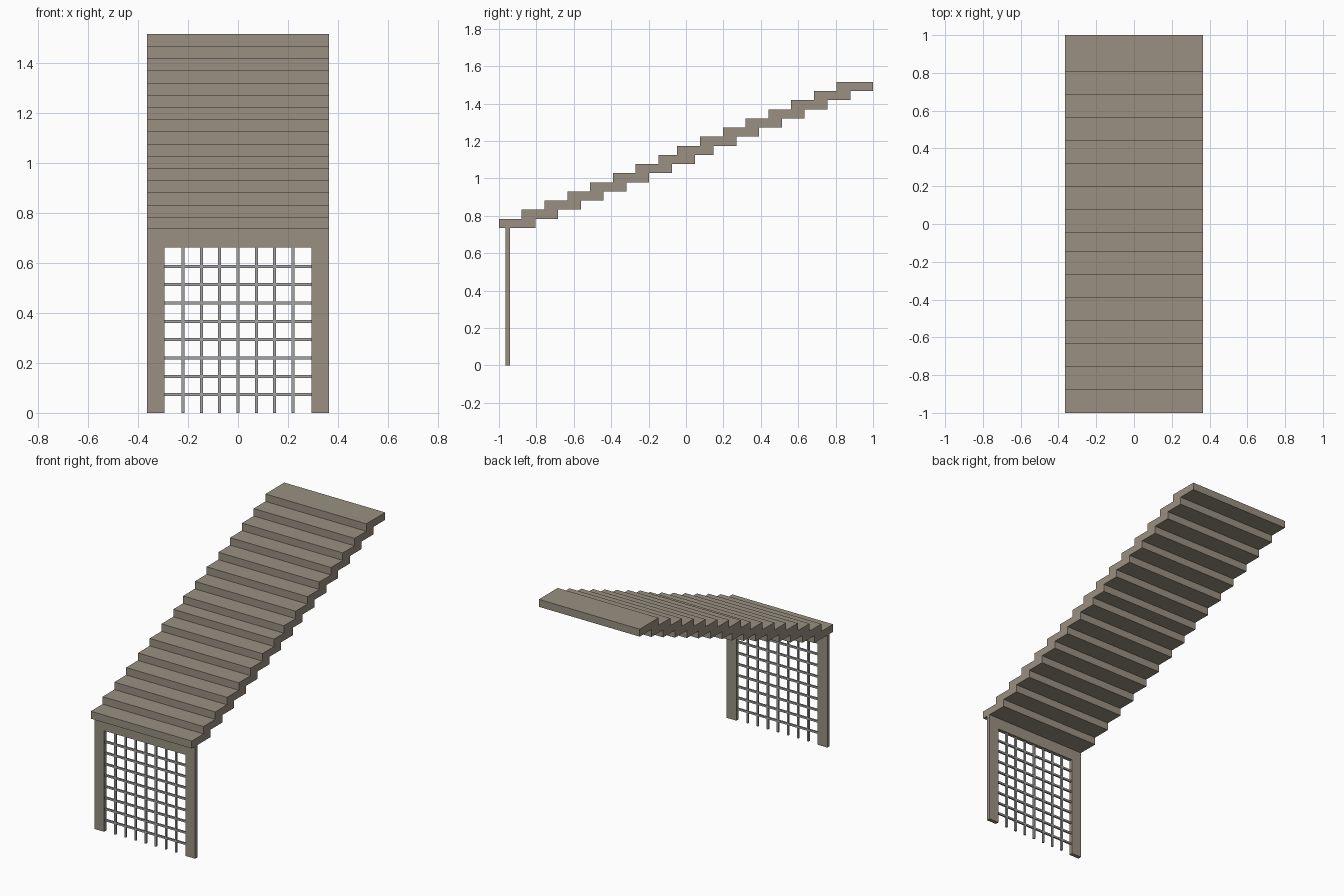
import bpy, bmesh

if "Cube" in bpy.data.objects:
    bpy.data.objects.remove(bpy.data.objects["Cube"])


def material(name, rgb):
    m = bpy.data.materials.new(name)
    m.diffuse_color = (*rgb, 1)
    m.use_nodes = True
    m.node_tree.nodes["Principled BSDF"].inputs["Base Color"].default_value = m.diffuse_color
    return m


STONE = material("stone", (0.32, 0.28, 0.22))
METAL = material("metal", (0.36, 0.36, 0.37))


def finish(name, bm, mat):
    bmesh.ops.recalc_face_normals(bm, faces=bm.faces)
    me = bpy.data.meshes.new(name)
    bm.to_mesh(me)
    bm.free()
    me.materials.append(mat)
    ob = bpy.data.objects.new(name, me)
    bpy.context.collection.objects.link(ob)
    return ob


def box(name, lo, hi, mat):
    bm = bmesh.new()
    bmesh.ops.create_cube(bm, size=1)
    for v in bm.verts:
        v.co = [(a + b) / 2 + c * (b - a) for a, b, c in zip(lo, hi, v.co)]
    return finish(name, bm, mat)


W = 0.365          # half width of the stairs
BASE = 0.735       # underside of the lowest step
RISE = 0.0488
TREAD = 0.195      # full depth of one slab
RUN = 0.1217

# Stairs: two flights of eight overlapping slabs, symmetric about the middle
for i in range(16):
    y = -1 + RUN * i if i < 8 else 1 - TREAD - RUN * (15 - i)
    z = BASE + RISE * i
    box(f"step_{i + 1}", (-W, y, z), (W, y + TREAD, z + RISE), STONE)

# Gate frame: portal outline extruded in depth
IN, TOP, Y0, Y1 = 0.294, 0.661, -0.964, -0.94
outline = [(-W, 0), (-IN, 0), (-IN, TOP), (IN, TOP),
           (IN, 0), (W, 0), (W, BASE), (-W, BASE)]
bm = bmesh.new()
face = bm.faces.new([bm.verts.new((x, Y0, z)) for x, z in outline])
ext = bmesh.ops.extrude_face_region(bm, geom=[face])
bmesh.ops.translate(bm, vec=(0, Y1 - Y0, 0),
                    verts=[g for g in ext["geom"] if isinstance(g, bmesh.types.BMVert)])
finish("gate_frame", bm, STONE)

# Gate bars: evenly spaced grid filling the opening
PITCH, R, YC = 0.0733, 0.006, -0.952
for i in range(-3, 4):
    x = PITCH * i
    box(f"upright_bar_{i + 4}", (x - R, YC - R, 0), (x + R, YC + R, TOP), METAL)
for i in range(1, 9):
    z = PITCH * i
    box(f"cross_bar_{i}", (-IN, YC - R * 0.95, z - R), (IN, YC + R * 0.95, z + R), METAL)
